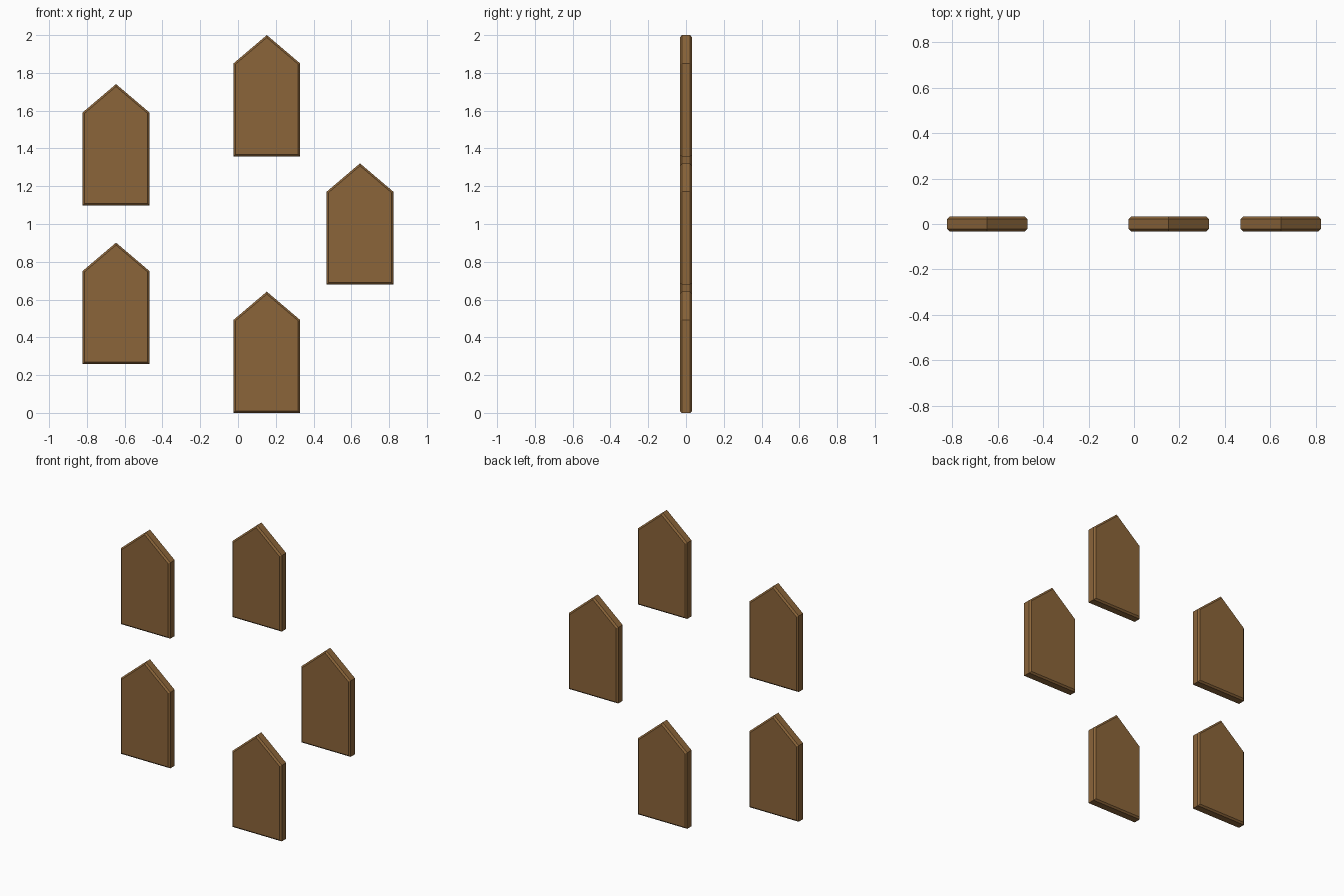
import bpy, bmesh, math

if "Cube" in bpy.data.objects:
    bpy.data.objects.remove(bpy.data.objects["Cube"])

# One flat wood colour
wood = bpy.data.materials.new("brown wood")
wood.diffuse_color = (0.26, 0.13, 0.042, 1)
wood.use_nodes = True
wood.node_tree.nodes["Principled BSDF"].inputs["Base Color"].default_value = wood.diffuse_color

WIDTH, HEIGHT, SHOULDER, DEPTH, CHAMFER = 0.353, 0.642, 0.492, 0.064, 0.01
RADIUS = 0.714
CENTRE_X = -RADIUS * (1 - math.cos(math.radians(36))) / 2


def plaque(name, x, z):
    """Gabled board standing at base point (x, z), chamfered front and back."""
    w = WIDTH / 2
    outline = [(-w, 0), (w, 0), (w, SHOULDER), (0, HEIGHT), (-w, SHOULDER)]
    bm = bmesh.new()
    front = bm.faces.new([bm.verts.new((px, -DEPTH / 2, pz)) for px, pz in outline])
    ext = bmesh.ops.extrude_face_region(bm, geom=[front], use_keep_orig=True)
    moved = [v for v in ext["geom"] if isinstance(v, bmesh.types.BMVert)]
    bmesh.ops.translate(bm, verts=moved, vec=(0, DEPTH, 0))
    bmesh.ops.recalc_face_normals(bm, faces=bm.faces)
    # chamfer only the front and back outlines
    rim = [e for e in bm.edges if abs(e.verts[0].co.y - e.verts[1].co.y) < 1e-5]
    bmesh.ops.bevel(bm, geom=rim, offset=CHAMFER, segments=1, affect='EDGES')
    bmesh.ops.recalc_face_normals(bm, faces=bm.faces)
    mesh = bpy.data.meshes.new(name)
    bm.to_mesh(mesh)
    bm.free()
    mesh.materials.append(wood)
    obj = bpy.data.objects.new(name, mesh)
    obj.location = (x, 0, z)
    bpy.context.collection.objects.link(obj)


# Five upright boards spaced evenly round a ring
base_z = RADIUS * math.sin(math.radians(72))
for i in range(5):
    a = math.radians(72 * i)
    plaque(f"gabled_board_{i + 1}", CENTRE_X + RADIUS * math.cos(a),
           base_z + RADIUS * math.sin(a))
